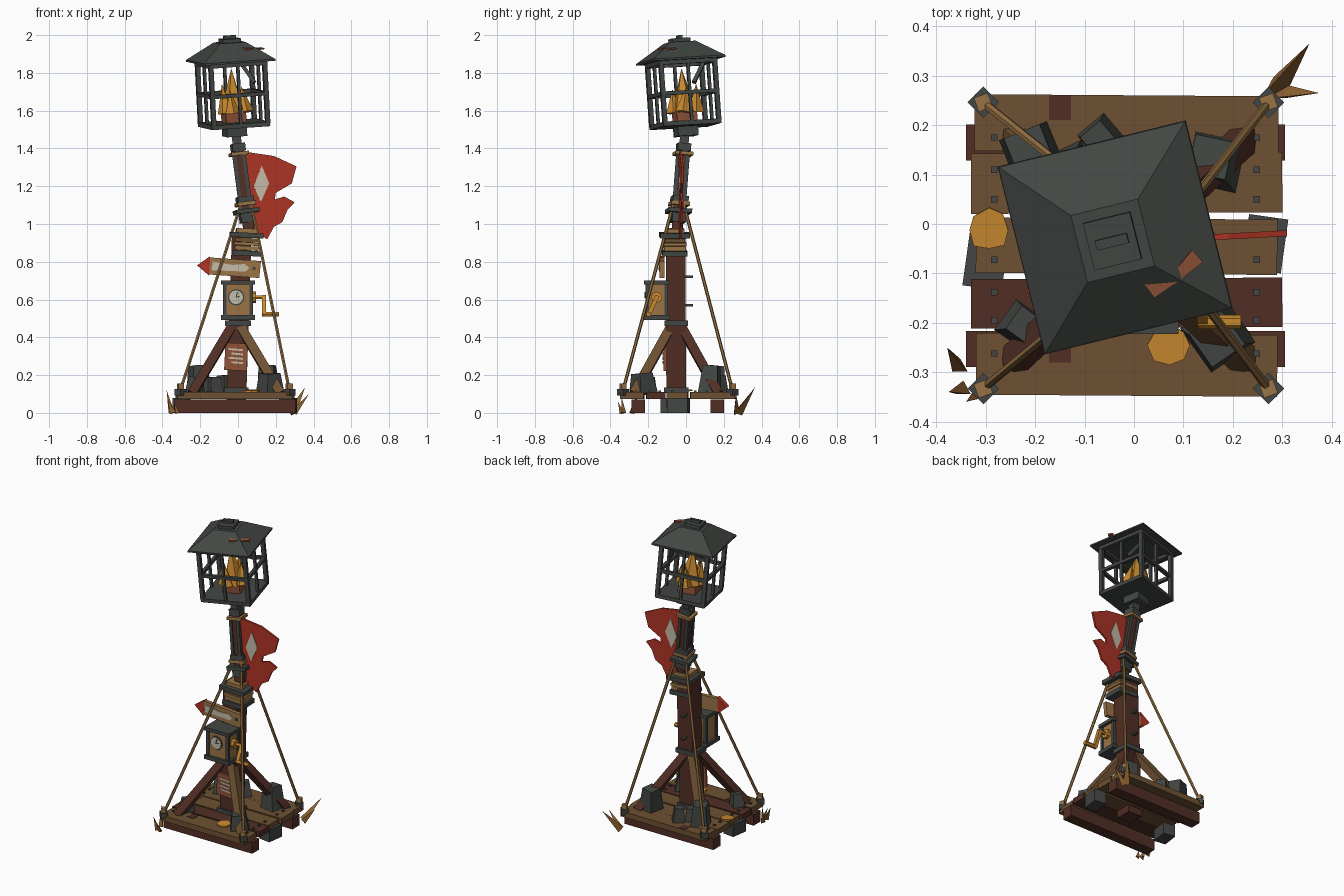
import bpy, bmesh, random
from math import radians, sqrt, pi, sin, cos
from mathutils import Matrix, Vector

random.seed(4)
if "Cube" in bpy.data.objects:
    bpy.data.objects.remove(bpy.data.objects["Cube"])


def material(name, r, g, b):
    m = bpy.data.materials.new(name)
    m.use_nodes = True
    m.diffuse_color = (r, g, b, 1)
    m.node_tree.nodes["Principled BSDF"].inputs["Base Color"].default_value = (r, g, b, 1)
    return m


IRON = material("dark iron", 0.055, 0.062, 0.056)
BROWN = material("brown wood", 0.155, 0.082, 0.032)
DARK = material("dark red wood", 0.083, 0.028, 0.018)
TAN = material("tan wood", 0.32, 0.175, 0.062)
GOLD = material("amber", 0.58, 0.25, 0.027)
RED = material("red cloth", 0.43, 0.035, 0.019)
CREAM = material("cream paint", 0.56, 0.5, 0.39)
RUST = material("rust", 0.27, 0.085, 0.04)
THORN = material("dry thorn", 0.26, 0.115, 0.03)
ID = Matrix.Identity(4)


def finish(name, bm, mat, matrix=ID):
    bm.transform(matrix)
    bmesh.ops.recalc_face_normals(bm, faces=bm.faces)
    me = bpy.data.meshes.new(name)
    bm.to_mesh(me)
    bm.free()
    me.materials.append(mat)
    ob = bpy.data.objects.new(name, me)
    bpy.context.collection.objects.link(ob)
    return ob


def turn(x=0, y=0, z=0):
    return (Matrix.Rotation(radians(z), 4, 'Z') @ Matrix.Rotation(radians(y), 4, 'Y')
            @ Matrix.Rotation(radians(x), 4, 'X'))


def box(name, loc, size, mat, rot=ID, base=ID):
    bm = bmesh.new()
    bmesh.ops.create_cube(bm, size=1)
    return finish(name, bm, mat, base @ Matrix.Translation(loc) @ rot @ Matrix.Diagonal((*size, 1)))


def cone(name, loc, r1, r2, h, sides, mat, rot=ID, base=ID):
    # Tapered prism standing on loc
    bm = bmesh.new()
    bmesh.ops.create_cone(bm, cap_ends=True, segments=sides, radius1=r1, radius2=r2, depth=h)
    spin = turn(z=45) if sides == 4 else ID
    return finish(name, bm, mat, base @ Matrix.Translation(loc) @ rot
                  @ Matrix.Translation((0, 0, h / 2)) @ spin)


def beam(name, a, b, w, mat, base=ID, sides=4, shift=(0, 0)):
    a, b = Vector(a), Vector(b)
    rot = Vector((0, 0, 1)).rotation_difference(b - a).to_matrix().to_4x4()
    off = rot @ Vector((*shift, 0))
    r = w / sqrt(2) if sides == 4 else w / 2
    return cone(name, a + off, r, r, (b - a).length, sides, mat, rot, base)


def plate(name, pts, thick, mat, matrix):
    # Outline in local x-y, extruded evenly around z = 0
    bm = bmesh.new()
    f = bm.faces.new([bm.verts.new((x, y, -thick / 2)) for x, y in pts])
    ext = bmesh.ops.extrude_face_region(bm, geom=[f])
    bmesh.ops.translate(bm, vec=(0, 0, thick),
                        verts=[v for v in ext["geom"] if isinstance(v, bmesh.types.BMVert)])
    return finish(name, bm, mat, matrix)


def upright(x, y, z):
    return Matrix.Translation((x, y, z)) @ turn(x=90)


# Platform: two ground beams, footing stones, planks and nails
for y in (-0.253, 0.165):
    box("ground_beam", (-0.017, y, 0.036), (0.645, 0.073, 0.072), DARK)
for x, y, a in ((-0.3, -0.075, -8), (0.265, -0.04, -8)):
    box("footing_stone", (x, y, 0.04), (0.08, 0.11, 0.08), IRON, turn(z=a))
planks = [(-0.285, 0.125, 0.61, BROWN), (-0.16, 0.1, 0.63, DARK), (-0.045, 0.112, 0.61, BROWN),
          (0.083, 0.122, 0.63, BROWN), (0.203, 0.115, 0.615, BROWN)]
for i, (y, w, length, mat) in enumerate(planks):
    box("plank", (-0.015, y, 0.092), (length, w, 0.036), mat, turn(z=(-0.4, 0.3)[i % 2]))
for x in (-0.283, 0.248):
    for y in (-0.262, -0.195, -0.138, -0.072, 0.05, 0.11, 0.175):
        box("nail", (x, y, 0.113), (0.013, 0.013, 0.01), IRON)
for x, y in ((-0.15, 0.235), (-0.15, -0.255)):
    box("plank_stain", (x, y, 0.111), (0.045, 0.05, 0.004), DARK)

# Loose rubble: position, width, height, spin
rubble = [(0.165, 0.125, 0.11, 0.15, -12), (-0.065, 0.175, 0.075, 0.1, 40),
          (-0.205, 0.14, 0.11, 0.15, 22), (-0.23, -0.205, 0.08, 0.09, 55),
          (0.17, -0.225, 0.115, 0.11, 35), (-0.125, 0.12, 0.08, 0.09, 25)]
for x, y, w, h, a in rubble:
    lean = turn(x=random.uniform(-6, 6), y=random.uniform(-6, 6), z=a)
    cone("rubble_block", (x, y, 0.1), w * 0.68, w * 0.5, h, 4, IRON, lean)
for x, y, s in ((-0.293, -0.012, 0.043), (0.072, -0.245, 0.042)):
    pts = [(s * random.uniform(0.85, 1.1) * cos(k * pi / 4), s * random.uniform(0.85, 1.1) * sin(k * pi / 4))
           for k in range(8)]
    plate("amber_scrap", pts, 0.009, GOLD, Matrix.Translation((x, y, 0.117)) @ turn(x=4))

# Thorns at two opposite corners
thorns = [((0.285, 0.275, 0), (0.355, 0.365, 0.135), 0.026), ((0.295, 0.265, 0), (0.375, 0.265, 0.1), 0.02),
          ((-0.352, -0.29, 0), (-0.378, -0.25, 0.12), 0.018), ((-0.345, -0.335, 0), (-0.375, -0.34, 0.08), 0.018),
          ((-0.32, -0.345, 0), (-0.34, -0.36, 0.06), 0.014)]
for a, b, r in thorns:
    d = Vector(b) - Vector(a)
    cone("thorn", a, r, 0, d.length, 3, THORN,
         Vector((0, 0, 1)).rotation_difference(d).to_matrix().to_4x4())

# Lower post with base collar, corner braces and rear pegs
PX, PY = -0.01, -0.052
beam("lower_post", (PX, PY, 0.03), (0.02, -0.055, 0.95), 0.104, DARK)
box("post_collar", (PX, PY, 0.12), (0.13, 0.13, 0.03), IRON)
for sx in (-1, 1):
    for sy in (-1, 1):
        beam("brace", (PX + sx * 0.235, PY + sy * 0.225, 0.1), (PX + sx * 0.02, PY + sy * 0.025, 0.46),
             0.048, BROWN if sx * sy < 0 else DARK)
box("post_band", (PX + 0.01, PY, 0.475), (0.135, 0.125, 0.03), IRON)
for z in (0.57, 0.72):
    box("rear_peg", (0.005, 0.012, z), (0.02, 0.05, 0.014), IRON)

# Notice board on the lower post
box("notice_board", (-0.01, -0.113, 0.297), (0.12, 0.014, 0.145), RUST, turn(y=3))
for i in range(4):
    box("notice_line", (-0.012 + 0.008 * (i % 2), -0.121, 0.335 - i * 0.023),
        (0.075 - 0.012 * (i % 2), 0.005, 0.01), CREAM, turn(y=5))

# Clock box: body, plates, corner posts, dial and hands
CY = -0.155
box("clock_body", (0, CY, 0.597), (0.145, 0.105, 0.17), TAN)
for z, h in ((0.505, 0.026), (0.69, 0.022)):
    box("clock_plate", (0, CY, z), (0.18, 0.135, h), IRON)
for sx in (-1, 1):
    for sy in (-1, 1):
        box("clock_corner", (sx * 0.07, CY + sy * 0.05, 0.597), (0.02, 0.02, 0.17), IRON)
cone("clock_rim", (-0.01, -0.206, 0.612), 0.044, 0.044, 0.006, 12, IRON, turn(x=90))
cone("clock_dial", (-0.01, -0.21, 0.612), 0.037, 0.037, 0.005, 12, CREAM, turn(x=90))
for a, length in ((15, 0.028), (75, 0.02)):
    box("clock_hand", (-0.01 + sin(radians(a)) * length / 2, -0.2165, 0.612 + cos(radians(a)) * length / 2),
        (0.006, 0.004, length), IRON, turn(y=a))

# Crank handle on the clock's left side
cone("crank_hub", (0.075, CY, 0.612), 0.03, 0.03, 0.02, 8, GOLD, turn(y=90))
beam("crank_shaft", (0.08, CY, 0.612), (0.145, CY, 0.612), 0.022, GOLD, sides=6)
beam("crank_arm", (0.138, CY + 0.004, 0.62), (0.138, -0.2, 0.515), 0.022, GOLD)
beam("crank_grip", (0.13, -0.198, 0.523), (0.217, -0.198, 0.523), 0.028, GOLD, sides=6)

# Arrow sign
arrow = upright(0, -0.127, 0.77) @ turn(z=-3)
plate("sign_board", [(-0.155, -0.045), (0.115, -0.05), (0.12, 0.04), (-0.155, 0.045)], 0.025, TAN, arrow)
plate("sign_tip", [(-0.15, -0.052), (-0.15, 0.052), (-0.217, 0)], 0.027, RED, arrow)
plate("sign_paint", [(-0.14, -0.022), (0.04, -0.02), (0.06, 0.0), (0.035, 0.02), (-0.03, 0.012), (-0.135, 0.024)],
      0.006, CREAM, arrow @ Matrix.Translation((0, 0, 0.0135)))
box("sign_nail", (0.085, -0.141, 0.765), (0.016, 0.008, 0.016), IRON)

# Joint between the two posts: stacked collars and rope wraps
for z, w, h, mat in ((0.845, 0.145, 0.028, IRON), (0.872, 0.125, 0.022, TAN), (0.895, 0.135, 0.016, TAN),
                     (0.915, 0.12, 0.02, BROWN), (0.941, 0.175, 0.026, IRON), (0.965, 0.11, 0.022, TAN)):
    box("joint_collar", (0.045, -0.06, z), (w, w * 0.9, h), mat, turn(y=3, z=z * 300 % 7))

# Upper post with iron edge strips and rings
A, B = Vector((0.062, -0.05, 0.93)), Vector((-0.002, -0.012, 1.42))
beam("upper_post", A, B, 0.058, DARK)
for sx in (-1, 1):
    for sy in (-1, 1):
        beam("post_strip", A.lerp(B, 0.22), A.lerp(B, 0.88), 0.02, IRON, shift=(sx * 0.026, sy * 0.026))
for t, w, h, mat in ((0.22, 0.075, 0.06, IRON), (0.28, 0.125, 0.022, IRON), (0.36, 0.1, 0.02, TAN),
                     (0.41, 0.085, 0.03, IRON), (0.9, 0.095, 0.018, TAN), (0.97, 0.07, 0.04, IRON)):
    box("post_ring", A.lerp(B, t), (w, w, h), mat, turn(x=-4, y=-7, z=10))
beam("neck", (-0.002, -0.012, 1.41), (-0.012, -0.006, 1.48), 0.048, IRON)

# Guy ropes with corner anchors
for x in (-0.305, 0.272):
    for y in (-0.333, 0.246):
        box("anchor_plate", (x, y, 0.11), (0.045, 0.045, 0.035), IRON, turn(z=45))
        box("anchor_knot", (x, y, 0.14), (0.03, 0.03, 0.03), TAN, turn(z=20))
        top = Vector((0.045, -0.035, 1.1)) + Vector((x, y, 0)) * 0.1
        beam("guy_rope", (x, y, 0.12), top, 0.018, TAN, sides=6)

# Torn flag with a diamond on both sides
flag = upright(0, -0.035, 0) @ turn(y=3)
plate("flag", [(0.02, 1.385), (0.19, 1.36), (0.31, 1.305), (0.285, 1.215), (0.2, 1.165), (0.195, 1.13),
               (0.245, 1.145), (0.3, 1.115), (0.262, 1.075), (0.235, 1.01), (0.19, 0.985), (0.155, 0.92),
               (0.085, 0.96), (0.05, 1.15)], 0.012, RED, flag)
for s in (-1, 1):
    plate("flag_diamond", [(0.125, 1.31), (0.165, 1.215), (0.12, 1.115), (0.083, 1.2)], 0.004, CREAM,
          flag @ Matrix.Translation((0, 0, s * 0.0075)))

# Lantern cage, tilted as one piece
L = (Matrix.Translation((-0.02, -0.003, 1.52)) @ Matrix.Rotation(radians(4), 4, 'X')
     @ Matrix.Rotation(radians(-3), 4, 'Y') @ turn(z=14))
H = 0.147
box("lantern_block", (0, 0, -0.03), (0.11, 0.11, 0.05), IRON, base=L)
box("lantern_floor", (0, 0, 0.008), (0.315, 0.315, 0.024), IRON, base=L)
for k in range(4):
    side = L @ turn(z=90 * k)
    box("corner_bar", (H, H, 0.18), (0.024, 0.024, 0.34), IRON, base=side)
    box("middle_bar", (H, 0, 0.18), (0.016, 0.016, 0.34), IRON, base=side)
    for z, w in ((0.17, 0.02), (0.335, 0.026)):
        box("cage_rail", (H, 0, z), (w, 2 * H, w), IRON, base=side)
beam("broken_bar", (0.08, 0.1, 0.32), (0.13, 0.03, 0.22), 0.02, IRON, base=L)

# Roof, cap, handle and loose shingle
box("roof_rim", (0, 0, 0.348), (0.392, 0.392, 0.01), IRON, base=L)
cone("roof", (0, 0, 0.352), 0.196 * sqrt(2), 0.07 * sqrt(2), 0.092, 4, IRON, base=L)
box("roof_cap", (0, 0, 0.453), (0.098, 0.098, 0.022), IRON, base=L)
box("roof_handle", (0, 0, 0.471), (0.066, 0.02, 0.018), IRON, base=L)
plate("loose_shingle", [(0.012, -0.11), (0.088, -0.09), (0.118, -0.052), (0.14, -0.077), (0.09, -0.117), (0.042, -0.15)],
      0.009, RUST, Matrix.Translation((0, 0, 1.945)) @ turn(x=6, y=4))

# Flame on its burner
box("burner", (0, 0, 0.045), (0.11, 0.11, 0.05), RUST, base=L)
for x, y, r, h, a in ((0, 0, 0.07, 0.235, 0), (0.06, -0.02, 0.045, 0.14, 12), (-0.05, -0.03, 0.042, 0.16, -8),
                      (0.01, 0.06, 0.045, 0.15, 5), (-0.02, -0.055, 0.04, 0.13, -4)):
    cone("flame", (x, y, 0.07), r, 0, h, 5, GOLD, turn(y=a, z=a * 9), L)
